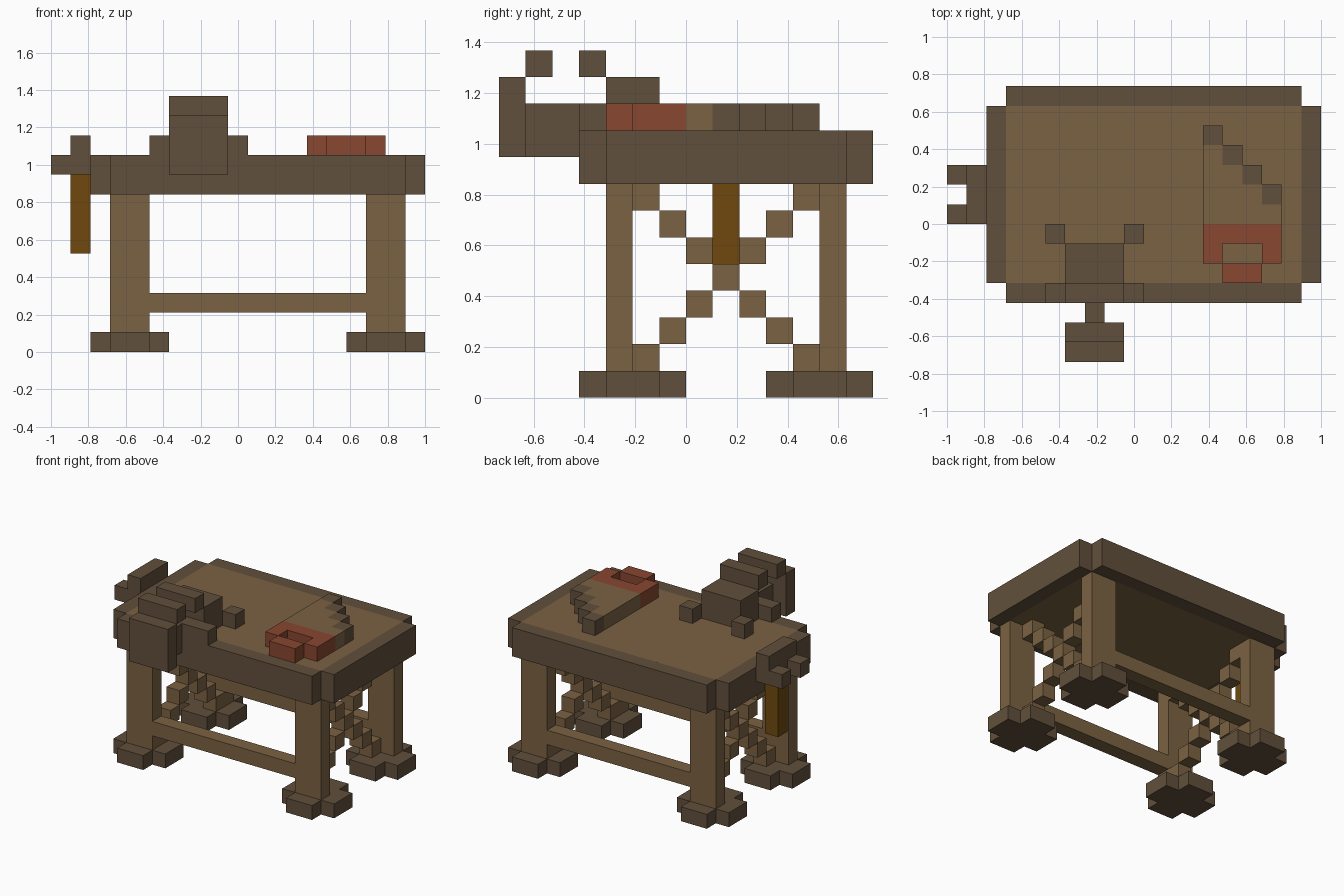
import bpy, bmesh
from mathutils import Matrix, Vector

cube = bpy.data.objects.get("Cube")
if cube:
    bpy.data.objects.remove(cube, do_unlink=True)

# The model sits on a 19 x 14 x 13 grid of cubes
U = 2 / 19
ORIGIN = Vector((-9.5, -7, 0))


def material(name, rgb):
    col = [((c / 255 + 0.055) / 1.055) ** 2.4 for c in rgb] + [1]
    mat = bpy.data.materials.new(name)
    mat.use_nodes = True
    mat.diffuse_color = col
    mat.node_tree.nodes["Principled BSDF"].inputs["Base Color"].default_value = col
    return mat


DARK = material("dark_wood", (97, 80, 60))
TAN = material("tan_wood", (123, 98, 66))
RED = material("red_grip", (136, 71, 48))
BROWN = material("handle_brown", (112, 73, 14))


def blocks(name, mat, *boxes):
    """One object from boxes given as (x0, x1, y0, y1, z0, z1) in grid cells."""
    bm = bmesh.new()
    for x0, x1, y0, y1, z0, z1 in boxes:
        size = Vector((x1 - x0, y1 - y0, z1 - z0)) * U
        mid = (Vector((x0 + x1, y0 + y1, z0 + z1)) / 2 + ORIGIN) * U
        bmesh.ops.create_cube(bm, size=1,
                              matrix=Matrix.Translation(mid) @ Matrix.Diagonal((*size, 1)))
    mesh = bpy.data.meshes.new(name)
    bm.to_mesh(mesh)
    bm.free()
    mesh.materials.append(mat)
    obj = bpy.data.objects.new(name, mesh)
    bpy.context.collection.objects.link(obj)
    return obj


# Table top: tan panel inside a dark rim with notched corners
blocks("table_panel", TAN, (3, 18, 4, 13, 8, 10))
blocks("table_rim", DARK,
       (3, 18, 3, 4, 8, 10), (3, 18, 13, 14, 8, 10),
       (2, 3, 4, 13, 8, 10), (18, 19, 4, 13, 8, 10))

# Legs on cross-shaped feet
for side, x in (("right", 3), ("left", 16)):
    for end, leg_y, foot_y in (("front", 4, 4), ("back", 12, 11)):
        blocks(f"{end}_{side}_leg", TAN, (x, x + 2, leg_y, leg_y + 1, 1, 8))
        blocks(f"{end}_{side}_foot", DARK,
               (x, x + 2, foot_y - 1, foot_y + 3, 0, 1),
               (x - 1, x, foot_y, foot_y + 2, 0, 1),
               (x + 2, x + 3, foot_y, foot_y + 2, 0, 1))

# Long stretchers
for end, y in (("front", 4), ("back", 12)):
    blocks(f"{end}_stretcher", TAN, (5, 16, y, y + 1, 2, 3))

# Stepped diagonal braces between the legs at each end
for side, x in (("right", 4), ("left", 16)):
    cells = {(8 + d, 4 + s * d) for d in range(-3, 4) for s in (-1, 1)}
    blocks(f"{side}_cross_brace", TAN,
           *[(x, x + 1, y, y + 1, z, z + 1) for y, z in sorted(cells)])

# Vise on the front edge
blocks("vise_front_jaw", DARK, (6, 9, 0, 1, 9, 12), (6, 9, 1, 2, 12, 13))
blocks("vise_screw", DARK, (7, 8, 1, 3, 9, 11))
blocks("vise_body", DARK, (6, 9, 3, 4, 10, 11), (6, 9, 4, 6, 10, 12))
blocks("vise_rear_jaw", DARK, (6, 9, 3, 4, 12, 13))
blocks("vise_base_lugs", DARK,
       *[(x, x + 1, y, y + 1, 10, 11) for x in (5, 9) for y in (3, 6)])

# Hammer hanging on the side
blocks("hammer_head", DARK, (1, 2, 7, 10, 9, 11),
       (0, 1, 7, 8, 9, 10), (0, 1, 9, 10, 9, 10))
blocks("hammer_handle", BROWN, (1, 2, 8, 9, 5, 9))

# Saw lying on the top: tapered blade, dark teeth, red looped grip
blocks("saw_blade", TAN, *[(13 + n, 14 + n, 7, 11 - n, 10, 11) for n in range(4)])
blocks("saw_teeth", DARK, *[(13 + n, 14 + n, 11 - n, 12 - n, 10, 11) for n in range(4)])
blocks("saw_grip", RED, (13, 17, 6, 7, 10, 11), (13, 14, 5, 6, 10, 11),
       (16, 17, 5, 6, 10, 11), (14, 16, 4, 5, 10, 11))
